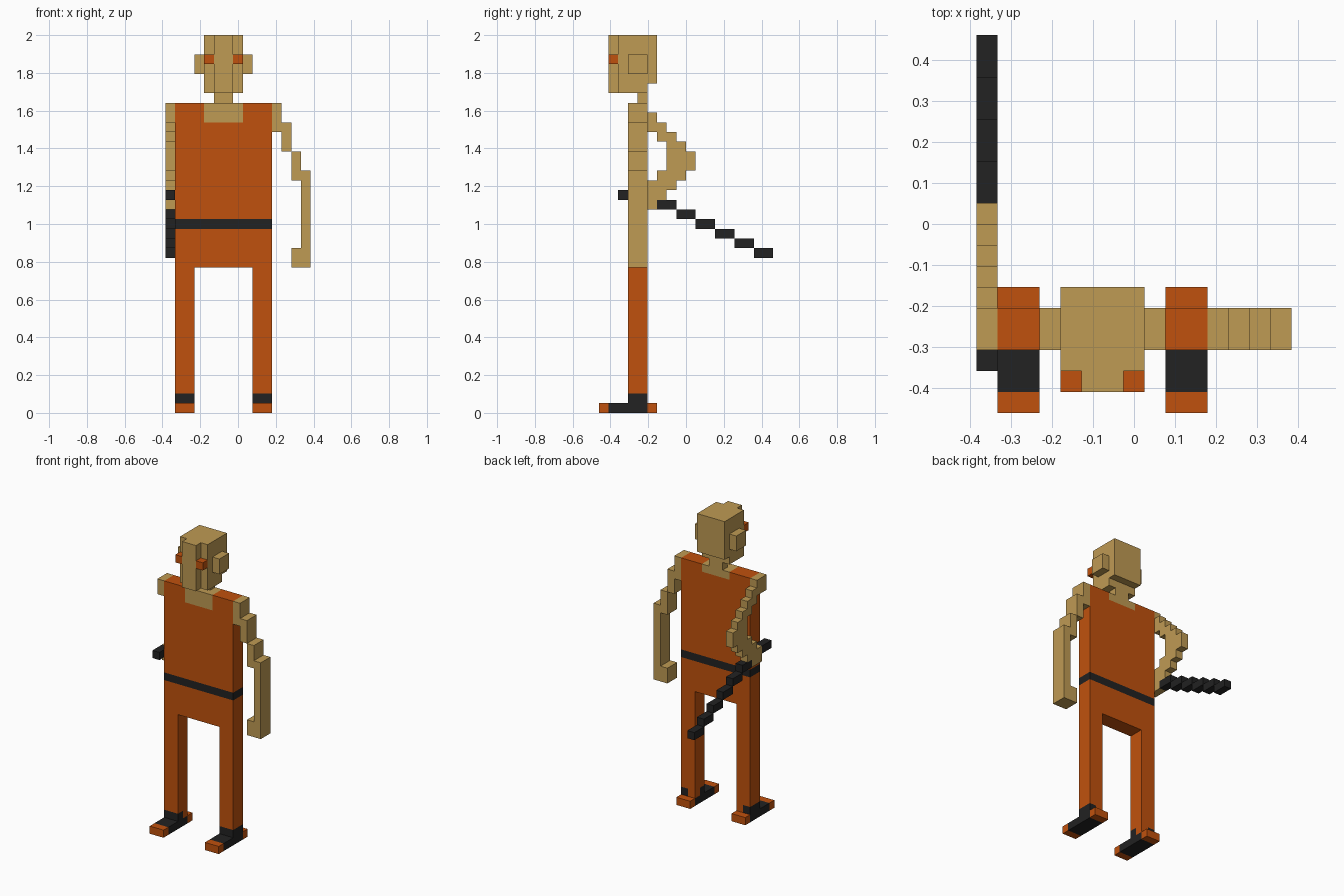
import bpy, bmesh, math
from mathutils import Vector

cube = bpy.data.objects.get("Cube")
if cube:
    bpy.data.objects.remove(cube, do_unlink=True)

UNIT = 2 / 39                       # edge of one block
ORIGIN = Vector((7.5, 9, 0))        # block grid offset to the centre


def material(name, colour):
    m = bpy.data.materials.new(name)
    m.use_nodes = True
    m.diffuse_color = (*colour, 1)
    bsdf = next(n for n in m.node_tree.nodes if n.type == "BSDF_PRINCIPLED")
    bsdf.inputs["Base Color"].default_value = (*colour, 1)
    return m


MATERIALS = [material("tan_skin", (0.52, 0.325, 0.088)),
             material("orange_cloth", (0.53, 0.083, 0.004)),
             material("black_trim", (0.016, 0.016, 0.016))]
TAN, ORANGE, BLACK = range(3)
parts, filled = {}, set()


def fill(part, colour, x, y, z):
    """Fill a block range; later fills recolour earlier ones in the same part."""
    cells = parts.setdefault(part, {})
    for i in range(*x):
        for j in range(*y):
            for k in range(*z):
                cells[i, j, k] = colour
                filled.add((i, j, k))


def fill_pair(part, colour, x, y, z, middle=6):
    """Fill a range on the left (+x) and its mirror on the right."""
    fill("left_" + part, colour, x, y, z)
    fill("right_" + part, colour, (2 * middle - x[1], 2 * middle - x[0]), y, z)


def build(name, cells):
    """Make one object from the exposed block faces, merged into flat areas."""
    bm = bmesh.new()
    verts = {}
    for cell, colour in cells.items():
        for axis in range(3):
            for side in (0, 1):
                near = list(cell)
                near[axis] += 2 * side - 1
                if tuple(near) in filled:
                    continue
                corners = []
                for a, b in ((0, 0), (1, 0), (1, 1), (0, 1)):
                    p = list(cell)
                    p[axis] += side
                    p[(axis + 1) % 3] += a
                    p[(axis + 2) % 3] += b
                    p = tuple(p)
                    if p not in verts:
                        verts[p] = bm.verts.new((Vector(p) - ORIGIN) * UNIT)
                    corners.append(verts[p])
                face = bm.faces.new(corners if side else corners[::-1])
                face.material_index = colour
    bmesh.ops.dissolve_limit(bm, angle_limit=math.radians(1), verts=bm.verts[:],
                             edges=bm.edges[:], delimit={"MATERIAL"})
    mesh = bpy.data.meshes.new(name)
    bm.to_mesh(mesh)
    bm.free()
    for m in MATERIALS:
        mesh.materials.append(m)
    bpy.context.collection.objects.link(bpy.data.objects.new(name, mesh))


BODY = (3, 5)                       # body depth range

# Torso with belt and open collar
fill("torso", ORANGE, (1, 11), BODY, (15, 32))
fill("torso", BLACK, (1, 11), BODY, (19, 20))
fill("torso", TAN, (4, 8), (3, 4), (30, 32))
fill("torso", TAN, (4, 8), (4, 5), (31, 32))

# Legs and sandals
fill_pair("leg", ORANGE, (9, 11), BODY, (2, 15))
fill_pair("foot", ORANGE, (9, 11), (0, 6), (0, 1))
fill_pair("foot", BLACK, (9, 11), (1, 5), (0, 1))
fill_pair("foot", BLACK, (9, 11), BODY, (1, 2))
fill_pair("foot", ORANGE, (9, 10), (4, 5), (1, 2))

# Neck, head, face ridge, eyes and ears
fill("neck", TAN, (5, 7), (4, 5), (32, 33))
fill("head", TAN, (4, 8), (2, 5), (33, 39))
fill("head", TAN, (4, 8), (5, 6), (34, 39))
fill("face_ridge", TAN, (5, 7), (1, 2), (33, 39))
fill_pair("eye", ORANGE, (7, 8), (1, 2), (36, 37))
fill_pair("ear", TAN, (8, 9), BODY, (35, 37))

# Left arm hanging at the side
for x, z in (((11, 12), (29, 32)), ((12, 13), (27, 30)), ((13, 14), (24, 27)),
             ((14, 15), (15, 25)), ((13, 14), (15, 17))):
    fill("left_arm", TAN, x, BODY, z)

# Right arm bent backwards, elbow behind, hand back at the hip
RIGHT = (0, 1)
fill("right_arm", TAN, RIGHT, BODY, (30, 32))
fill("right_arm", TAN, RIGHT, (4, 5), (21, 23))
for step in range(2):
    y = (5 + step, 6 + step)
    fill("right_arm", TAN, RIGHT, y, (29 - step, 31 - step))
    fill("right_arm", TAN, RIGHT, y, (21 + step, 24 + step))
for step in range(3):
    fill("right_arm", TAN, RIGHT, (7 + step, 8 + step), (23 + step, 29 - step))

# Sword: hilt in front of the hand, stepped blade sloping down behind
fill("sword_hilt", BLACK, RIGHT, (2, 4), (22, 23))
for step in range(6):
    y, z = 6 + 2 * step, 21 - step
    fill("sword_blade", BLACK, RIGHT, (y, y + 2), (z, z + 1))

for part_name, part_cells in parts.items():
    build(part_name, part_cells)
